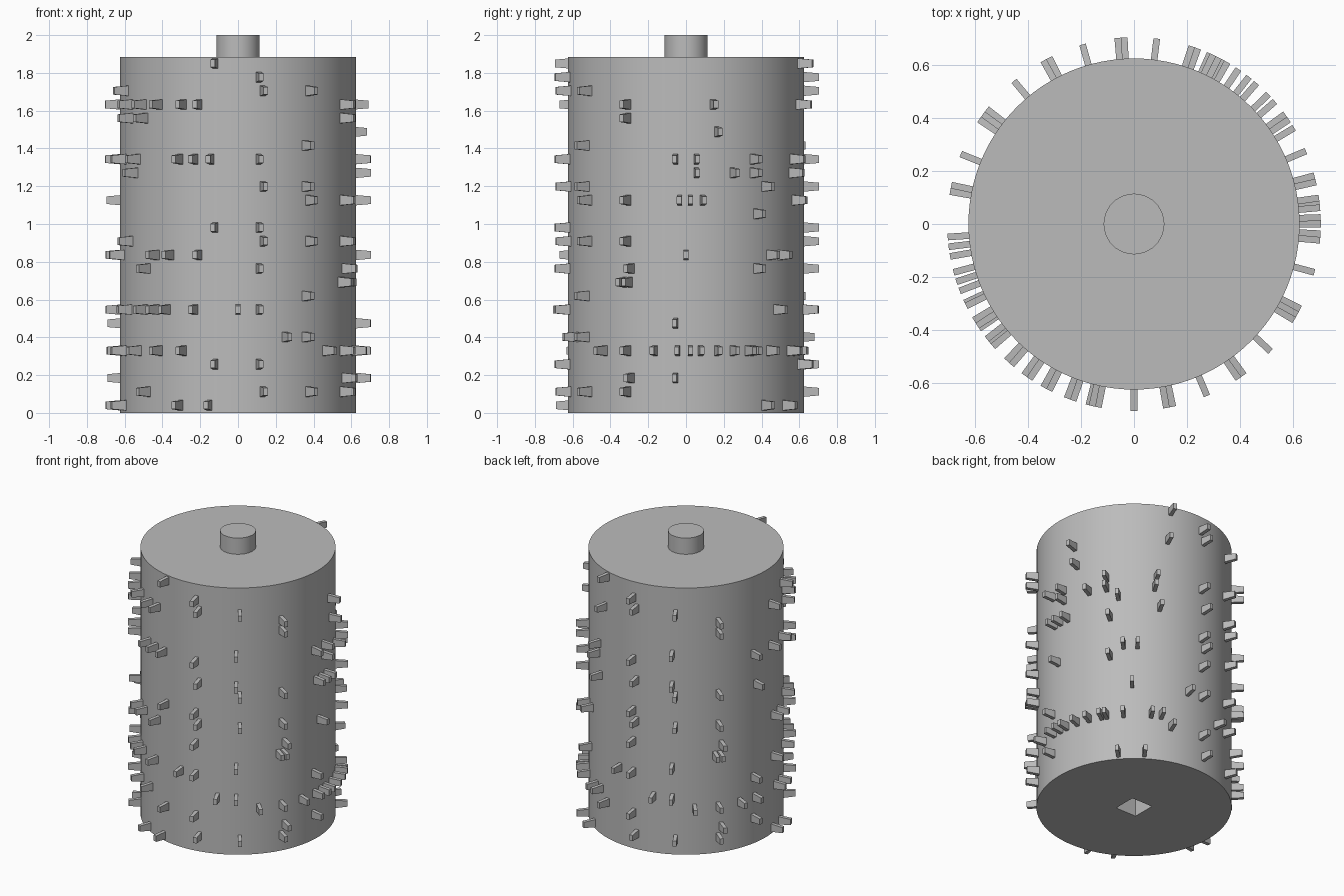
import bpy
import bmesh
from math import radians
from mathutils import Matrix, Vector

default_cube = bpy.data.objects.get("Cube")
if default_cube:
    bpy.data.objects.remove(default_cube, do_unlink=True)

BODY_RADIUS = 0.625
BODY_HEIGHT = 1.885
SHAFT_RADIUS = 0.115
ROW_START, ROW_STEP = 0.04, 0.0724
REPEAT_ANGLE = 173

# One plain metal colour
metal = bpy.data.materials.new("grey metal")
metal.use_nodes = True
grey = (0.5, 0.5, 0.5, 1)
metal.diffuse_color = grey
metal.node_tree.nodes["Principled BSDF"].inputs["Base Color"].default_value = grey


def add_cylinder(name, radius, bottom, top, sides):
    bpy.ops.mesh.primitive_cylinder_add(
        vertices=sides, radius=radius, depth=top - bottom,
        location=(0, 0, (bottom + top) / 2))
    part = bpy.context.object
    part.name = name
    part.data.materials.append(metal)
    return part


# Drum with a square drive socket in its underside
drum = add_cylinder("drum", BODY_RADIUS, 0, BODY_HEIGHT, 96)
socket = add_cylinder("socket_cutter", SHAFT_RADIUS, -0.2, 0.2, 4)
socket.rotation_euler.z = radians(45)
socket.hide_render = True
bpy.context.view_layer.objects.active = drum
cut = drum.modifiers.new("socket", "BOOLEAN")
cut.operation = "DIFFERENCE"
cut.solver = "EXACT"
cut.object = socket
bpy.ops.object.modifier_apply(modifier=cut.name)
bpy.data.objects.remove(socket, do_unlink=True)

# Axle stub on top
axle = add_cylinder("axle", SHAFT_RADIUS, BODY_HEIGHT - 0.02, 2, 20)

for part in (drum, axle):
    bpy.ops.object.select_all(action="DESELECT")
    part.select_set(True)
    bpy.context.view_layer.objects.active = part
    bpy.ops.object.shade_smooth_by_angle(angle=radians(30))

# Pin angles in degrees for each row, counted up from the bottom.
# The opening phrase is played twice around the drum.
opening_phrase = {
    1: (282, 306, 331), 2: (333, 355), 3: (280,), 4: (317, 331, 345, 356),
    5: (293, 304), 6: (355,), 7: (270, 280), 8: (304,), 9: (329, 332),
    10: (280, 333), 12: (282, 306, 331), 13: (280,), 15: (306, 331, 357),
    16: (282, 304), 18: (280, 355), 19: (304,), 21: (331,), 22: (331,),
    23: (282, 306), 24: (280,),
}
first_answer = {
    0: (41, 56), 3: (72,), 4: (2, 7, 15, 23, 31, 34, 44, 60, 66), 7: (49,),
    10: (36,), 11: (0, 44, 52), 14: (36,), 15: (2, 8, 65), 16: (41,),
    17: (5, 23, 34, 62), 18: (5, 34, 63), 20: (15,), 22: (13, 70), 25: (72,),
}
second_answer = {
    0: (187, 198, 241, 256), 1: (221,), 3: (259,),
    4: (190, 198, 214, 229, 243), 7: (187, 205, 219, 227, 234, 249),
    10: (221,), 11: (187, 195, 227, 236, 251), 12: (206,), 13: (259,),
    17: (211,), 18: (184, 198, 213, 241, 249, 257), 21: (206, 219),
    22: (184, 206, 218, 229, 243, 251), 23: (201,), 25: (259,),
}

pin_mesh = bmesh.new()


def add_pin(angle, height):
    """Radial peg whose height narrows towards the tip."""
    inner, outer = BODY_RADIUS - 0.02, BODY_RADIUS + 0.08
    made = bmesh.ops.create_cube(pin_mesh, size=2)
    for v in made["verts"]:
        tip = v.co.x > 0
        v.co = Vector((outer if tip else inner,
                       v.co.y * 0.0125,
                       v.co.z * (0.02 if tip else 0.029)))
    place = Matrix.Translation((0, 0, height)) @ Matrix.Rotation(radians(angle), 4, "Z")
    bmesh.ops.transform(pin_mesh, matrix=place, verts=made["verts"])


def add_phrase(phrase, turn=0):
    for row, angles in phrase.items():
        for angle in angles:
            add_pin(angle + turn, ROW_START + row * ROW_STEP)


add_phrase(opening_phrase)
add_phrase(first_answer)
add_phrase(opening_phrase, REPEAT_ANGLE)
add_phrase(second_answer)

# All pins together form one flat-shaded part
mesh = bpy.data.meshes.new("pins")
pin_mesh.to_mesh(mesh)
pin_mesh.free()
mesh.materials.append(metal)
pins = bpy.data.objects.new("pins", mesh)
bpy.context.collection.objects.link(pins)
